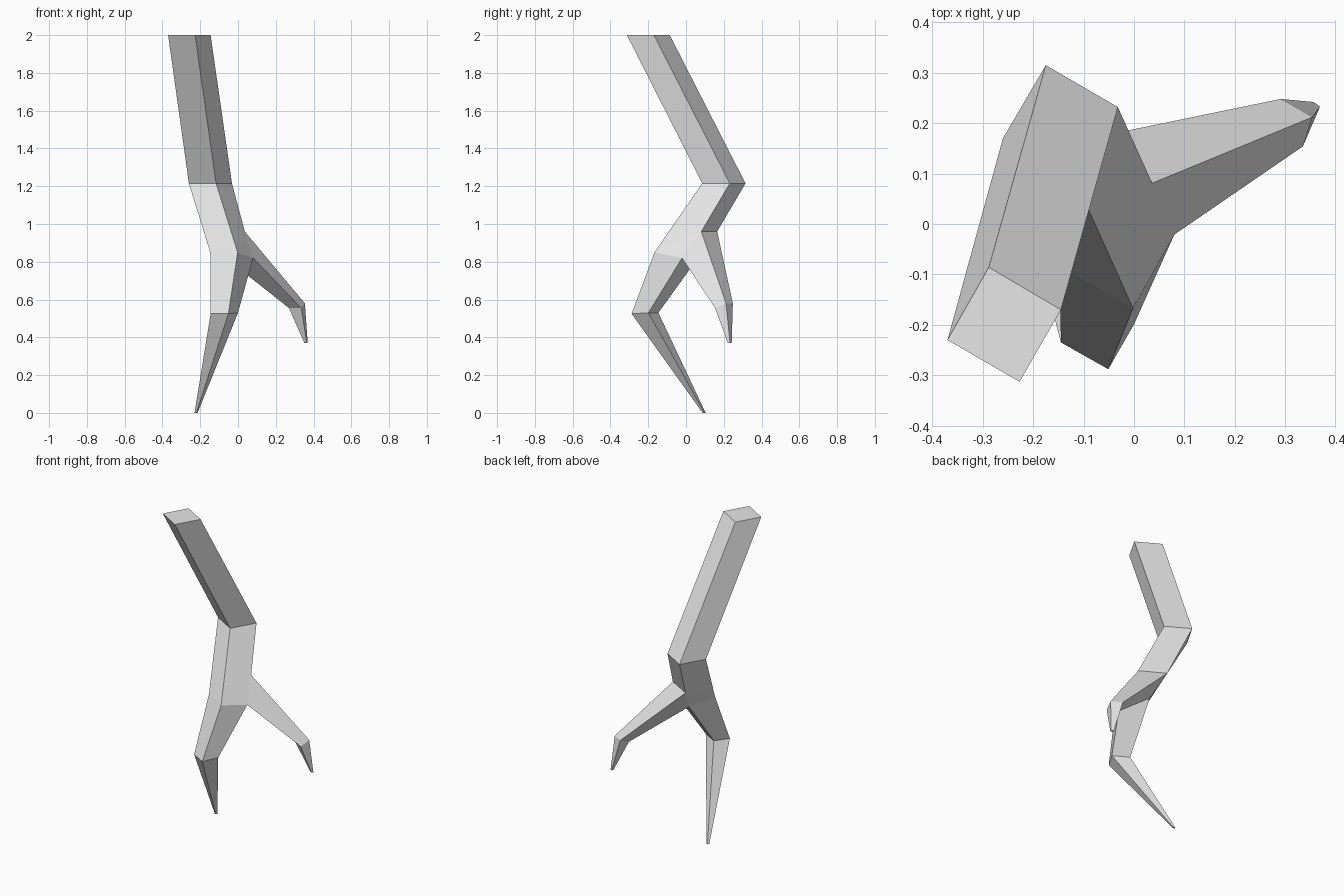
import bpy, bmesh
from mathutils import Vector

if "Cube" in bpy.data.objects:
    bpy.data.objects.remove(bpy.data.objects["Cube"])

grey = bpy.data.materials.new("plain_grey")
grey.diffuse_color = (0.8, 0.8, 0.8, 1)
grey.use_nodes = True
grey.node_tree.nodes["Principled BSDF"].inputs["Base Color"].default_value = grey.diffuse_color

bm = bmesh.new()


def ring(*points):
    return [bm.verts.new(p) for p in points]


def loft(*rings):
    """Join successive four-sided rings and cap the last one."""
    for lo, hi in zip(rings, rings[1:]):
        for i in range(4):
            j = (i + 1) % 4
            bm.faces.new((lo[i], lo[j], hi[j], hi[i]))
    bm.faces.new(rings[-1])


# upper limb: cut end, elbow and fork (left, front, right, back corners)
top = ring((-.37, -.23, 2), (-.227, -.313, 2), (-.145, -.17, 2), (-.288, -.086, 2))
elbow = ring((-.26, .17, 1.215), (-.116, .086, 1.215), (-.032, .232, 1.215), (-.175, .315, 1.215))
fork = ring((-.147, -.083, .85), (-.002, -.167, .85), (.036, .081, .96), (-.112, .165, .96))
left, front, right, back = fork

# crotch edge shared by both branches
inner, outer = ring((-.065, .063, .82), (.08, -.021, .82))

for a, b in ((top, elbow), (elbow, fork)):
    for i in range(4):
        j = (i + 1) % 4
        bm.faces.new((a[i], a[j], b[j], b[i]))
bm.faces.new(top)
bm.faces.new((front, outer, right))
bm.faces.new((left, back, inner))

# long branch with its claw
loft([left, front, outer, inner],
     ring((-.145, -.235, .525), (-.051, -.288, .525), (0, -.199, .53), (-.094, -.146, .53)),
     ring((-.230, .094, 0), (-.220, .088, 0), (-.214, .098, 0), (-.224, .104, 0)))

# short side branch with its claw
loft([inner, outer, right, back],
     ring((.27, .19, .555), (.335, .154, .555), (.354, .212, .58), (.291, .248, .58)),
     ring((.351, .229, .37), (.364, .221, .37), (.369, .233, .37), (.356, .242, .37)))

bmesh.ops.recalc_face_normals(bm, faces=bm.faces[:])
mesh = bpy.data.meshes.new("forked_limb")
bm.to_mesh(mesh)
bm.free()
mesh.materials.append(grey)
limb = bpy.data.objects.new("forked_limb", mesh)
bpy.context.collection.objects.link(limb)
